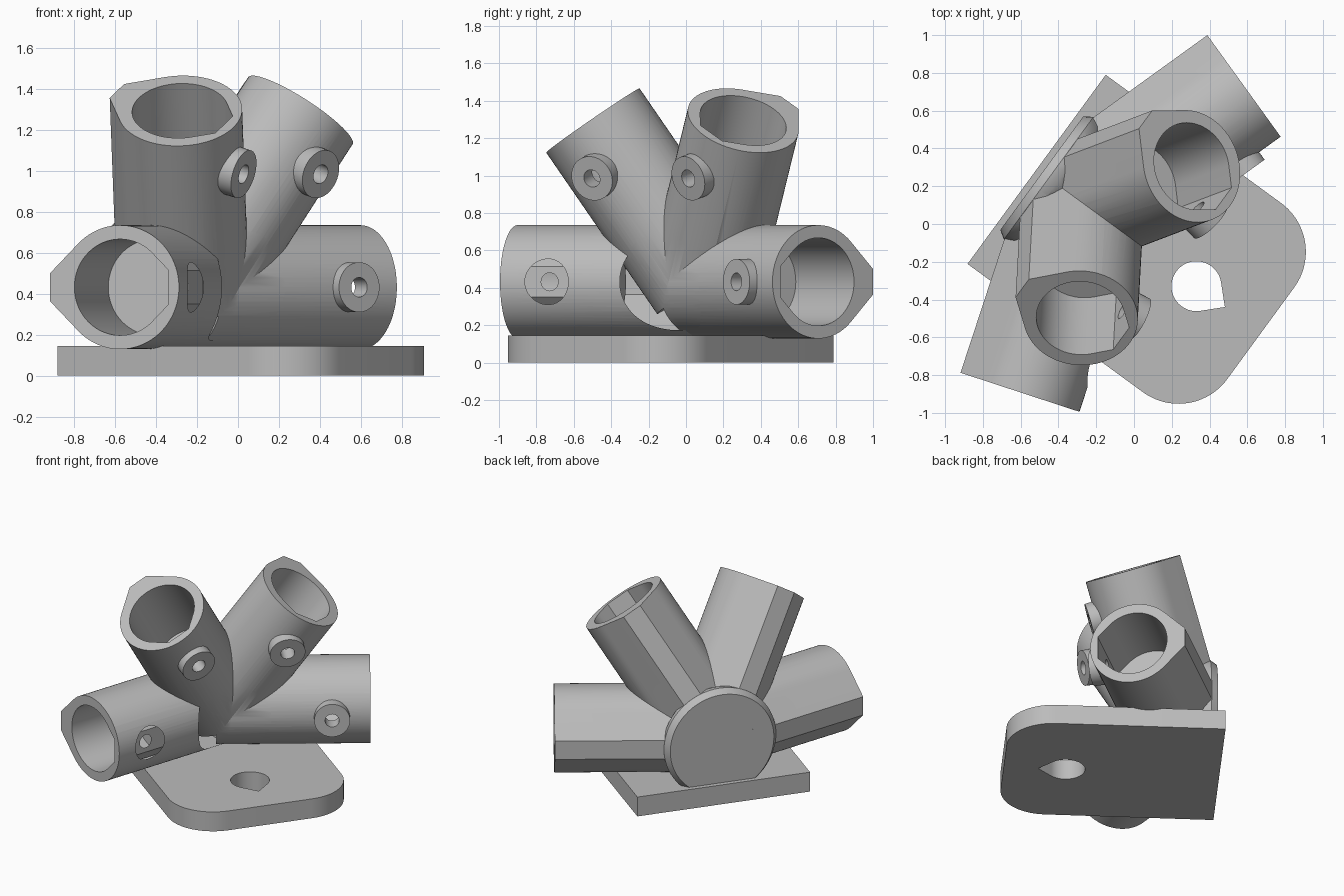
import bpy, bmesh
from math import sin, cos, pi, radians, sqrt
from mathutils import Matrix, Vector

cube = bpy.data.objects.get("Cube")
if cube:
    bpy.data.objects.remove(cube, do_unlink=True)

grey = bpy.data.materials.new("plain grey")
grey.use_nodes = True
grey.diffuse_color = (0.5, 0.5, 0.5, 1)
grey.node_tree.nodes["Principled BSDF"].inputs["Base Color"].default_value = (0.5, 0.5, 0.5, 1)

# Main directions: the hub faces along "front", the tubes fan out across "side"
SIDE = Vector((0.59, 0.807, 0)).normalized()
UP = Vector((0, 0, 1))
FRONT = SIDE.cross(UP)
HUB = Vector((-0.25, 0.095, 0.432))
TILT = radians(18)


def frame(x, y, z, origin):
    m = Matrix((x, y, z)).transposed().to_4x4()
    m.translation = origin
    return m


def finish(name, bm, matrix):
    bmesh.ops.transform(bm, matrix=matrix, verts=bm.verts)
    bmesh.ops.recalc_face_normals(bm, faces=bm.faces)
    mesh = bpy.data.meshes.new(name)
    bm.to_mesh(mesh)
    bm.free()
    mesh.materials.append(grey)
    ob = bpy.data.objects.new(name, mesh)
    bpy.context.collection.objects.link(ob)
    return ob


def loft(name, rings, matrix):
    """Join rings of (x, y, z) points with quads and cap both ends."""
    bm = bmesh.new()
    rows = [[bm.verts.new(p) for p in ring] for ring in rings]
    n = len(rows[0])
    for a, b in zip(rows, rows[1:]):
        for i in range(n):
            j = (i + 1) % n
            bm.faces.new((a[i], a[j], b[j], b[i]))
    bm.faces.new(rows[0][::-1])
    bm.faces.new(rows[-1])
    return finish(name, bm, matrix)


def prism(name, outline, low, high, matrix):
    return loft(name, [[(x, y, h) for x, y in outline] for h in (low, high)], matrix)


def arc(r, start, end, steps, cx=0, cy=0):
    return [(cx + r * cos(start + (end - start) * i / steps),
             cy + r * sin(start + (end - start) * i / steps)) for i in range(steps + 1)]


def circle(r, steps=64):
    return arc(r, 0, 2 * pi, steps)[:-1]


def teardrop(r, tip, facing=1):
    """Circle with a 45 degree roof, cut flat at the tip."""
    half = r * sqrt(2) - tip
    pts = arc(r, pi / 4, 7 * pi / 4, 60) + [(tip, -half), (tip, half)]
    return [(x * facing, y * facing) for x, y in pts]


def combine(target, others, operation):
    for other in others:
        mod = target.modifiers.new(operation, "BOOLEAN")
        mod.operation = operation
        mod.solver = "EXACT"
        mod.object = other
        with bpy.context.temp_override(object=target, active_object=target):
            bpy.ops.object.modifier_apply(modifier=mod.name)
        bpy.data.objects.remove(other, do_unlink=True)


def smooth(ob):
    bpy.ops.object.select_all(action="DESELECT")
    ob.select_set(True)
    bpy.context.view_layer.objects.active = ob
    bpy.ops.object.shade_smooth_by_angle(angle=radians(30))


# Hub: round back boss with a chamfered rim
hub_frame = frame(SIDE, UP, FRONT, HUB)
profile = [(0.372, -0.295), (0.402, -0.25), (0.392, -0.2), (0.28, -0.06), (0.2, 0.1)]
joint = loft("tube_joint", [[(x, y, h) for x, y in circle(r)] for r, h in profile], hub_frame)

# Four tubes with set-screw bosses, fanned at equal angles
solids, cutters = [], []
for k in range(4):
    fan = k * pi / 3
    axis = (SIDE * cos(fan) + UP * sin(fan)) * cos(TILT) + FRONT * sin(TILT)
    out = (FRONT - axis * sin(TILT)).normalized()
    across = axis.cross(out)
    along = frame(out, across, axis, HUB)
    solids.append(prism("tube", teardrop(0.303, 0.36, -1), 0, 1.047, along))
    cutters.append(prism("bore", teardrop(0.235, 0.25), 0.515, 1.2, along))
    radial = frame(axis, out.cross(axis), out, HUB + axis * 0.785)
    solids.append(prism("screw_boss", circle(0.122, 48), 0.25, 0.352, radial))
    cutters.append(prism("screw_hole", circle(0.048, 32), 0.1, 0.5, radial))

# Flat back and rounded hollow at the front of the hub
square = [(-1, -1), (1, -1), (1, 1), (-1, 1)]
cutters.append(prism("back_trim", square, -0.8, -0.295, hub_frame))
bm = bmesh.new()
bmesh.ops.create_uvsphere(bm, u_segments=64, v_segments=32, radius=0.285)
cutters.append(finish("hollow", bm, hub_frame @ Matrix.Translation((0, 0, 0.29))))

combine(joint, solids, "UNION")
combine(joint, cutters, "DIFFERENCE")
smooth(joint)

# Base plate: square at the back, rounded at the front, with a teardrop hole
floor = frame(FRONT, SIDE, UP, Vector((HUB.x, HUB.y, 0)))
back, far, half, r = -0.329, 1.141, 0.62, 0.32
outline = [(back, half), (back, -half)]
outline += arc(r, -pi / 2, 0, 24, far - r, r - half)
outline += arc(r, 0, pi / 2, 24, far - r, half - r)
plate = prism("base_plate", outline, 0, 0.145, floor)
hole = prism("plate_hole", teardrop(0.132, 0.186), -0.1, 0.3,
             floor @ Matrix.Translation((0.719, 0, 0)))
combine(plate, [hole], "DIFFERENCE")
smooth(plate)
